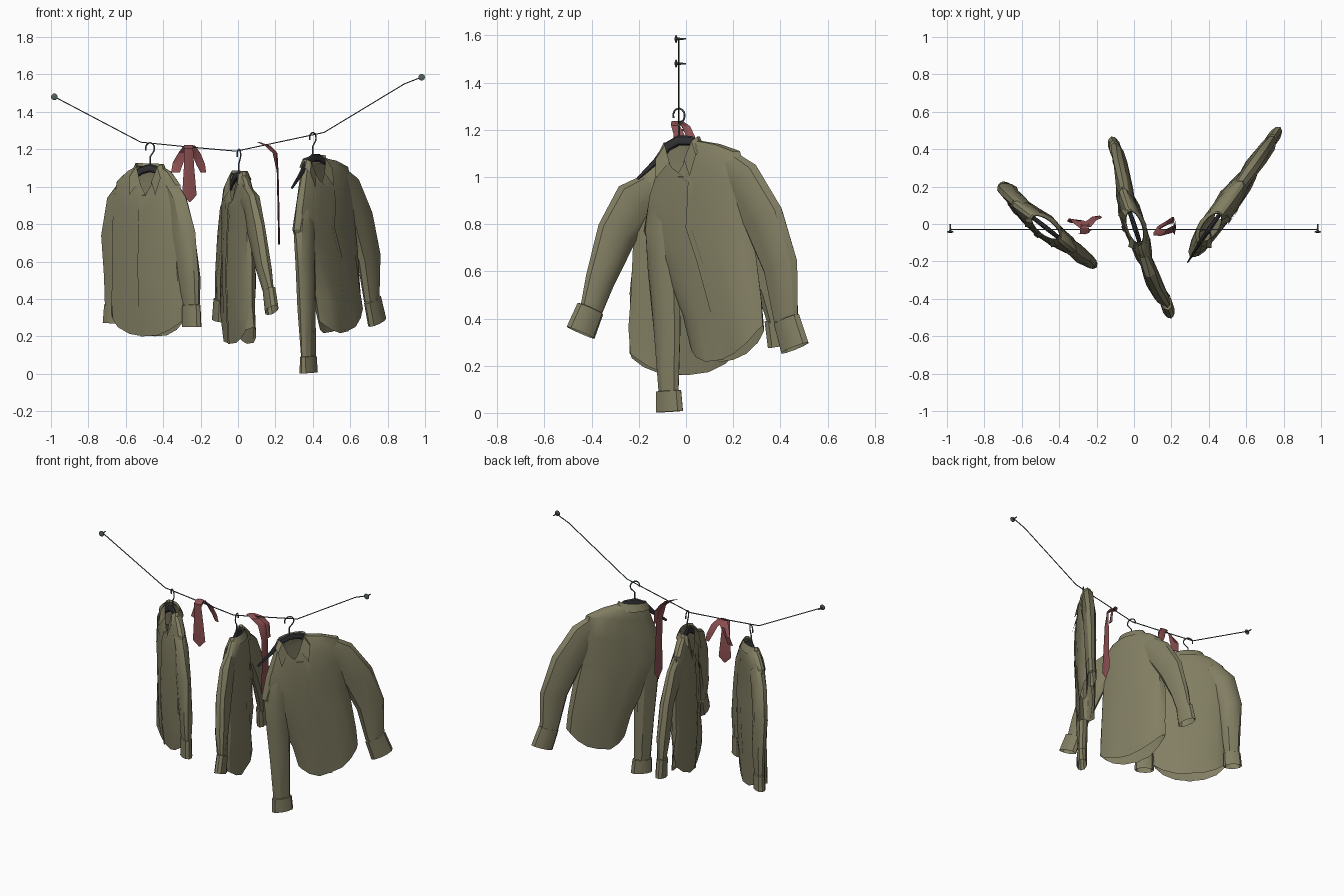
import bpy, math, random
from mathutils import Vector, Matrix

if "Cube" in bpy.data.objects:
    bpy.data.objects.remove(bpy.data.objects["Cube"])

random.seed(4)

def material(name, rgb):
    m = bpy.data.materials.new(name)
    m.diffuse_color = (*rgb, 1)
    m.use_nodes = True
    m.node_tree.nodes["Principled BSDF"].inputs["Base Color"].default_value = m.diffuse_color
    return m

CLOTH = material("olive_cloth", (0.225, 0.21, 0.125))
RED = material("red_cloth", (0.27, 0.08, 0.085))
DARK = material("dark_wood", (0.035, 0.035, 0.04))
METAL = material("dark_metal", (0.09, 0.12, 0.12))

def loft(name, rings, mat, matrix=Matrix(), closed=True, caps=False, angle=28):
    """Skin a list of equally long point rings."""
    n = len(rings[0])
    verts = [p for r in rings for p in r]
    faces = []
    for i in range(len(rings) - 1):
        for j in range(n if closed else n - 1):
            k = (j + 1) % n
            faces.append((i*n + j, i*n + k, (i+1)*n + k, (i+1)*n + j))
    if caps:
        faces += [tuple(range(n))[::-1], tuple(range((len(rings)-1)*n, len(rings)*n))]
    me = bpy.data.meshes.new(name)
    me.from_pydata(verts, [], faces)
    me.transform(matrix)
    me.polygons.foreach_set("use_smooth", [True] * len(me.polygons))
    me.set_sharp_from_angle(angle=math.radians(angle))
    me.materials.append(mat)
    ob = bpy.data.objects.new(name, me)
    bpy.context.collection.objects.link(ob)
    return ob

def wire(name, pts, radius, mat, matrix=Matrix()):
    cu = bpy.data.curves.new(name, 'CURVE')
    cu.dimensions = '3D'
    cu.bevel_depth, cu.bevel_resolution, cu.use_fill_caps = radius, 1, True
    sp = cu.splines.new('POLY')
    sp.points.add(len(pts) - 1)
    for p, co in zip(sp.points, pts):
        p.co = (*(matrix @ Vector(co)), 1)
    cu.materials.append(mat)
    ob = bpy.data.objects.new(name, cu)
    bpy.context.collection.objects.link(ob)

def tube_rings(path, n=10, noise=0.0):
    """Flattened tube sections (u, v, z, half width, half depth) across a path."""
    rings = []
    for i, (u, v, z, w, d) in enumerate(path):
        a, b = path[max(i-1, 0)], path[min(i+1, len(path)-1)]
        t = Vector((b[0]-a[0], 0, b[2]-a[2])).normalized()
        side = Vector((t.z, 0, -t.x))
        ring = []
        for j in range(n):
            f = 2 * math.pi * j / n
            r = random.uniform(-noise, noise)
            ring.append(Vector((u, v, z)) + side * w * math.cos(f)
                        + Vector((0, d * math.sin(f) + r, 0)))
        rings.append(ring)
    return rings

def torso_point(ring, f):
    zl, zr, ul, ur, d, front_drop, hem_drop = ring
    c, s = math.cos(f), math.sin(f)
    z = (zl + zr) / 2 + (zr - zl) / 2 * c
    z -= front_drop * max(0, -s) ** 5 + hem_drop * (1 - abs(c) ** 2.5)
    return Vector(((ul + ur) / 2 + (ur - ul) / 2 * c, d * s, z))

def hanger(name, m, top, roll, left_end):
    # hook
    arc = [(0.03 * math.cos(a), 0, top - 0.03 + 0.03 * math.sin(a))
           for a in [math.radians(200 - 29 * i) for i in range(9)]]
    wire(name + "_hook", arc + [(0, 0, top - 0.075), (0, 0, top - 0.13)], 0.004, METAL, m)
    # wooden shoulder bar
    half = [(-.135, -.003, -.066, .014, .008), (-.06, 0, -.014, .021, .012)]
    bar = [(-left_end, -.008, -.118, .007, .004)] + half + [(0, 0, 0, .022, .013)]
    bar += [(-u, v, z, w, d) for u, v, z, w, d in half[::-1]] + [(.175, -.004, -.112, .006, .004)]
    tilt = Matrix.Translation((0, 0, top - 0.135)) @ Matrix.Rotation(-roll, 4, 'Y')
    loft(name + "_bar", tube_rings(bar, 8), DARK, m @ tilt, caps=True)

def shirt(name, x, y, yaw, dz, rings, sleeves, hook_top, roll=0.0, left_end=.175):
    m = Matrix.Translation((x, y, 0)) @ Matrix.Rotation(math.radians(yaw), 4, 'Z')
    up = m @ Matrix.Translation((0, 0, dz))
    # torso, open at neck and hem
    n = 16
    body = []
    for i, r in enumerate(rings):
        row = [torso_point(r, 2 * math.pi * j / n) for j in range(n)]
        if i > 2:
            for p in row:
                p.y += random.uniform(-.010, .010)
        body.append(row)
    loft(name + "_torso", body, CLOTH, up)
    # button placket along the front column of the torso
    j = 3 * n // 4
    strip = [[row[j] + Vector((a, -.005, 0)) for a in (-.014, .014)] for row in body]
    loft(name + "_placket", strip, CLOTH, up, closed=False)
    # folded collar with pointed leaves
    cols = []
    for i in range(13):
        f = math.radians(-66 + i * (312 / 12))
        p = torso_point(rings[0], f)
        c = torso_point(rings[0], 0) / 2 + torso_point(rings[0], math.pi) / 2
        out = Vector((p.x - c.x, (p.y - c.y) * 1.3, 0)).normalized()
        if i in (0, 12):
            out = Vector((.85 if i == 0 else -.85, -.5, 0))
        tip = {0: .06, 12: .06, 1: .035, 11: .035}.get(i, .008)
        cols.append([p, p + Vector((0, 0, .016)) + out * .004,
                     p + out * (.020 + tip * .7) + Vector((0, 0, -.026 - tip * .5))])
    loft(name + "_collar", cols, CLOTH, up, closed=False)
    # sleeves and cuffs
    for side, (path, cuff) in zip(("right", "left"), sleeves):
        loft(f"{name}_{side}_sleeve", tube_rings(path, 10, .006), CLOTH, up)
        (u0, z0), (u1, z1), w, v = cuff
        inner = (u0 + (u1-u0) * .15, v, z0 + (z1-z0) * .15, w * .75, .022)
        band = [(u0, v, z0, w * .78, .024), (u0 + (u1-u0) * .03, v, z0 + (z1-z0) * .03, w, .032),
                (u1, v, z1, w * 1.08, .034)]
        loft(f"{name}_{side}_cuff", tube_rings(band), CLOTH, up)
        loft(f"{name}_{side}_cuff_lining", tube_rings([inner, (u1, v, z1, w, .03)]), CLOTH, up)
    hanger(name + "_hanger", m, hook_top, roll, left_end)

# torso rings: left z, right z, left u, right u, half depth, neck drop, hem drop
straight = [(1.11, 1.105, -.09, .085, .038, .15, 0), (1.085, 1.08, -.15, .14, .046, .13, 0),
            (1.03, 1.01, -.225, .205, .052, .10, 0), (.93, .93, -.245, .22, .053, .05, 0),
            (.76, .76, -.25, .215, .06, 0, 0), (.54, .54, -.255, .225, .06, 0, 0),
            (.40, .40, -.26, .235, .056, 0, .06), (.31, .29, -.255, .23, .052, 0, .10)]
slipped = [(1.13, 1.155, -.07, .10, .04, .14, 0), (1.10, 1.14, -.09, .21, .05, .12, 0),
           (1.03, 1.11, -.11, .315, .055, .09, 0), (.92, .98, -.15, .36, .06, .04, 0),
           (.77, .80, -.18, .37, .062, 0, 0), (.62, .66, -.09, .40, .06, 0, 0),
           (.42, .48, .02, .43, .056, 0, .06), (.28, .37, .06, .44, .05, 0, .10)]

shirt("shirt_1", -.47, -.02, -38, 0, straight, [
    ([(-.14, .01, 1.0, .07, .035), (-.22, .015, .91, .085, .042), (-.265, .025, .73, .08, .042),
      (-.275, .035, .52, .06, .036), (-.28, .035, .36, .048, .028)],
     ((-.28, .37), (-.285, .27), .055, .035)),
    ([(.12, 0, 1.0, .06, .035), (.175, 0, .92, .075, .042), (.22, 0, .74, .085, .042),
      (.265, 0, .5, .07, .038), (.28, 0, .36, .05, .028)],
     ((.28, .37), (.282, .25), .058, 0))], 1.235)

shirt("shirt_2", .005, -.02, -72, -.04, straight, [
    ([(-.13, .005, 1.0, .07, .035), (-.22, .015, .91, .09, .04), (-.32, .03, .75, .085, .04),
      (-.39, .035, .56, .062, .036), (-.42, .035, .43, .05, .026)],
     ((-.42, .44), (-.44, .325), .06, .03)),
    ([(.11, 0, 1.0, .07, .035), (.21, 0, .94, .09, .04), (.29, .005, .80, .09, .04),
      (.37, .02, .60, .066, .036), (.415, .035, .47, .05, .026)],
     ((.415, .485), (.46, .38), .062, .035))], 1.2)

shirt("shirt_3", .4, -.03, 55, 0, slipped, [
    ([(-.06, 0, .95, .05, .035), (-.085, -.005, .78, .08, .045), (-.075, -.005, .6, .078, .042),
      (-.06, -.005, .35, .066, .036), (-.05, -.005, .09, .052, .028)],
     ((-.05, .095), (-.045, .005), .064, -.005)),
    ([(.22, 0, 1.07, .065, .035), (.325, 0, .985, .10, .042), (.44, 0, .82, .105, .044),
      (.525, 0, .62, .09, .04), (.555, 0, .39, .06, .028)],
     ((.555, .40), (.60, .275), .068, 0))], 1.29, .2, .235)

# sagging clothesline and its end nails
wire("clothesline", [(-.98, -.03, 1.48), (-.52, -.03, 1.238), (-.27, -.03, 1.213), (-.01, -.03, 1.19),
     (.46, -.03, 1.29), (.89, -.03, 1.55), (.98, -.03, 1.585)], .0032, METAL)
for side, x, z in (("left", -.982, 1.48), ("right", .982, 1.585)):
    prof = [(-.048, .006), (-.044, .018), (-.040, .018), (-.036, .006), (.0, .003)]
    rings = [[Vector((x + r * math.cos(a * math.pi / 5), y, z + r * math.sin(a * math.pi / 5)))
              for a in range(10)] for y, r in prof]
    loft(side + "_nail", rings, METAL, caps=True)

def ribbon(name, pts):
    """Thin cloth strip: x, y, z, half width, heading of its width in degrees."""
    rings = []
    for x, y, z, w, a in pts:
        d = Vector((math.cos(math.radians(a)), math.sin(math.radians(a)), 0))
        q = Vector((-d.y, d.x, 0)) * .005
        c = Vector((x, y, z))
        rings.append([c - d * w, c - q, c + d * w, c + q])
    loft(name, rings, RED, caps=True)

# first necktie, knotted over the line
ribbon("tie_1_blade", [(-.265, -.02, 1.222, .025, 0), (-.265, -.05, 1.205, .025, 5),
       (-.262, -.045, 1.11, .028, 15), (-.26, -.04, .955, .04, 15), (-.258, -.04, .918, .004, 15)])
ribbon("tie_1_left_tail", [(-.265, -.01, 1.215, .03, 20), (-.295, .01, 1.18, .026, 20),
       (-.32, .02, 1.13, .03, -20), (-.335, .01, 1.075, .024, -10)])
ribbon("tie_1_right_tail", [(-.26, -.01, 1.22, .03, -10), (-.225, .02, 1.18, .024, 0),
       (-.20, .035, 1.12, .024, -10), (-.185, .04, 1.075, .015, -10)])
# second necktie, hanging side-on
ribbon("tie_2_blade", [(.11, -.045, 1.238, .018, 70), (.16, -.045, 1.218, .024, 50),
       (.198, -.03, 1.18, .026, 60), (.212, -.02, 1.08, .026, 80), (.216, -.02, .90, .032, 84),
       (.219, -.02, .74, .04, 86), (.22, -.02, .69, .004, 88)])
ribbon("tie_2_tail", [(.12, -.03, 1.235, .02, 70), (.165, .0, 1.215, .02, 60),
       (.20, .02, 1.17, .02, 70), (.212, .02, 1.08, .018, 85)])
